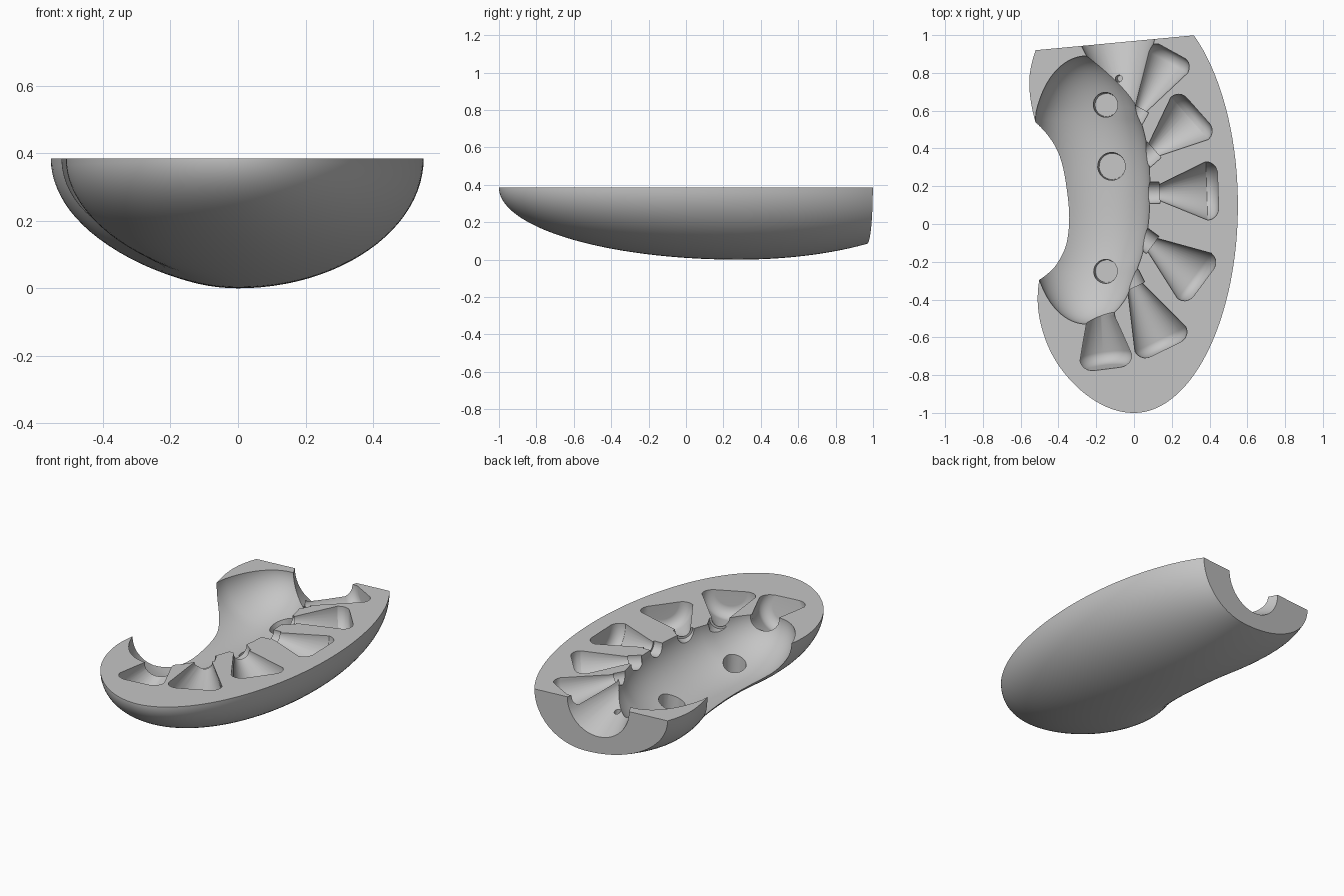
import bpy, bmesh, math
from mathutils import Vector

if "Cube" in bpy.data.objects:
    bpy.data.objects.remove(bpy.data.objects["Cube"])

TOP = 0.385  # height of the flat section face


def loft(name, rings):
    """Closed solid skinned through equal-length rings."""
    bm = bmesh.new()
    loops = [[bm.verts.new(p) for p in ring] for ring in rings]
    n = len(loops[0])
    for a, b in zip(loops, loops[1:]):
        for i in range(n):
            j = (i + 1) % n
            bm.faces.new((a[i], a[j], b[j], b[i]))
    bm.faces.new(loops[0])
    bm.faces.new(loops[-1])
    bmesh.ops.recalc_face_normals(bm, faces=bm.faces)
    mesh = bpy.data.meshes.new(name)
    bm.to_mesh(mesh)
    bm.free()
    obj = bpy.data.objects.new(name, mesh)
    bpy.context.collection.objects.link(obj)
    return obj


def lathe(name, start, end, profile, sides=40):
    """Solid of revolution about start-end; profile holds (distance, radius)."""
    start, end = Vector(start), Vector(end)
    axis = (end - start).normalized()
    side = axis.orthogonal().normalized()
    up = axis.cross(side)
    angles = [math.tau * (i + 0.37) / sides for i in range(sides)]
    return loft(name, [[start + axis * d + (side * math.cos(a) + up * math.sin(a)) * r
                        for a in angles] for d, r in profile])


def smooth_lookup(nodes, y):
    """Cubic interpolation through (y, value) nodes."""
    k = max(i for i in range(len(nodes) - 1) if nodes[i][0] <= y or i == 0)
    p = [nodes[min(max(k + o, 0), len(nodes) - 1)] for o in (-1, 0, 1, 2)]
    h = p[2][0] - p[1][0]
    m1 = (p[2][1] - p[0][1]) / (p[2][0] - p[0][0]) * h
    m2 = (p[3][1] - p[1][1]) / (p[3][0] - p[1][0]) * h
    t = (y - p[1][0]) / h
    return ((2*t**3 - 3*t*t + 1) * p[1][1] + (t**3 - 2*t*t + t) * m1
            + (3*t*t - 2*t**3) * p[2][1] + (t**3 - t*t) * m2)


# Outer half body: bean outline, elliptical sections
LEFT_RATIO = [(-1, 1.1), (-.88, 1.13), (-.75, 1.14), (-.62, 1.12), (-.45, 1.065),
              (-.3, .98), (-.1, .82), (.1, .78), (.35, .86), (.57, 1.066),
              (.75, 1.25), (.92, 1.42), (1.1, 1.65)]


def body_ring(y):
    right = 0.55 * math.sqrt(1 - ((y - 0.1) / 1.1) ** 2)
    left = right * smooth_lookup(LEFT_RATIO, y)
    length = 1.28 if y < 0.28 else 1.1
    depth = TOP * math.sqrt(1 - ((y - 0.28) / length) ** 2)
    ring = []
    for i in range(49):
        a = math.pi * i / 48
        x = math.cos(a)
        ring.append((x * (right if x > 0 else left), y, TOP - depth * math.sin(a)))
    return ring


STEPS = 80
body = loft("half_body", [body_ring(-1 + 2.08 * (1 - math.cos(math.pi / 2 * (i + 0.5) / (STEPS + 0.5))))
                          for i in range(STEPS + 1)])

# Slanted flat cut at the back end
bm = bmesh.new()
bm.from_mesh(body.data)
cut = bmesh.ops.bisect_plane(bm, geom=bm.verts[:] + bm.edges[:] + bm.faces[:],
                             plane_co=(0.33, 1, 0), plane_no=(-0.094, 1, 0), clear_outer=True)
rim = [e for e in cut["geom_cut"] if isinstance(e, bmesh.types.BMEdge)]
bmesh.ops.contextual_create(bm, geom=rim)
bmesh.ops.recalc_face_normals(bm, faces=bm.faces)
bm.to_mesh(body.data)
bm.free()


# Central cavity: blunt-ended, slightly bent trough
def cavity_ring(t):
    swell = math.sqrt(1 - abs(t) ** 3)
    centre = -0.215 - 0.035 * min(1, 3 * t * t)
    return [(centre + 0.3 * swell * math.cos(a), 0.18 + 0.71 * t, TOP + 0.25 * swell * math.sin(a))
            for a in (math.tau * (i + 0.37) / 64 for i in range(64))]


cutters = [loft("cavity_cutter", [cavity_ring(math.sin(math.pi / 2 * 0.985 * i / 28))
                                  for i in range(-28, 29)])]

# Radiating flared pockets: neck, base centre, neck radius, base radius, drop of the base
POCKETS = [((.02, .58), (.175, .86), .035, .125, 0),
           ((.08, .37), (.295, .56), .045, .15, 0),
           ((.1, .165), (.385, .175), .045, .155, 0),
           ((.07, -.09), (.32, -.275), .045, .15, 0),
           ((-.01, -.3), (.14, -.61), .045, .15, 0),
           ((-.18, -.46), (-.15, -.7), .075, .145, .04)]
for (x0, y0), (x1, y1), neck, base, drop in POCKETS:
    start, end = (x0, y0, TOP - 0.003), (x1, y1, TOP - 0.003 - drop)
    length = math.dist(start, end)
    profile = [(-0.05, neck), (0.04, neck), (length, base)]
    profile += [(length + 0.06 * math.sin(a), base * (0.6 + 0.4 * math.cos(a)))
                for a in (math.radians(d) for d in (20, 40, 60, 80, 90))]
    cutters.append(lathe("pocket_cutter", start, end, profile))
    if neck < 0.07:  # small collar where the pocket meets the cavity
        cutters.append(lathe("collar_cutter", (x0, y0, TOP - 0.004), (x1, y1, TOP - 0.004),
                             [(-0.04, neck + 0.012), (0.035, neck + 0.012)], 28))

# Flared channel leaving through the back cut, merging with the nearest pocket
cutters.append(lathe("channel_cutter", (-.045, .55, TOP - .002), (-.085, .97, TOP - .002),
                     [(0, .03), (.42, .198), (.6, .27)], 48))

# Sunken round openings in the cavity floor, and a pinhole in the channel
for x, y, z, r in [(-.145, .63, .1, .072), (-.115, .305, .08, .082),
                   (-.145, -.25, .1, .07), (-.07, .77, .19, .02)]:
    cutters.append(lathe("opening_cutter", (x, y, z), (x - .015, y, .3),
                         [(0, r * .85), (.2, r)], 24))

# Carve, then bake the result
for cutter in cutters:
    cutter.hide_render = True
    mod = body.modifiers.new("carve", "BOOLEAN")
    mod.operation = "DIFFERENCE"
    mod.solver = "EXACT"
    mod.object = cutter
bpy.context.view_layer.update()
carved = bpy.data.meshes.new_from_object(body.evaluated_get(bpy.context.evaluated_depsgraph_get()))
body.modifiers.clear()
body.data = carved
for cutter in cutters:
    bpy.data.objects.remove(cutter)

# Single grey finish
grey = bpy.data.materials.new("neutral_grey")
grey.use_nodes = True
colour = (0.56, 0.56, 0.56, 1)
grey.diffuse_color = colour
grey.node_tree.nodes["Principled BSDF"].inputs["Base Color"].default_value = colour
body.data.materials.clear()
body.data.materials.append(grey)

bpy.ops.object.select_all(action="DESELECT")
body.select_set(True)
bpy.context.view_layer.objects.active = body
bpy.ops.object.shade_smooth_by_angle(angle=math.radians(32))
